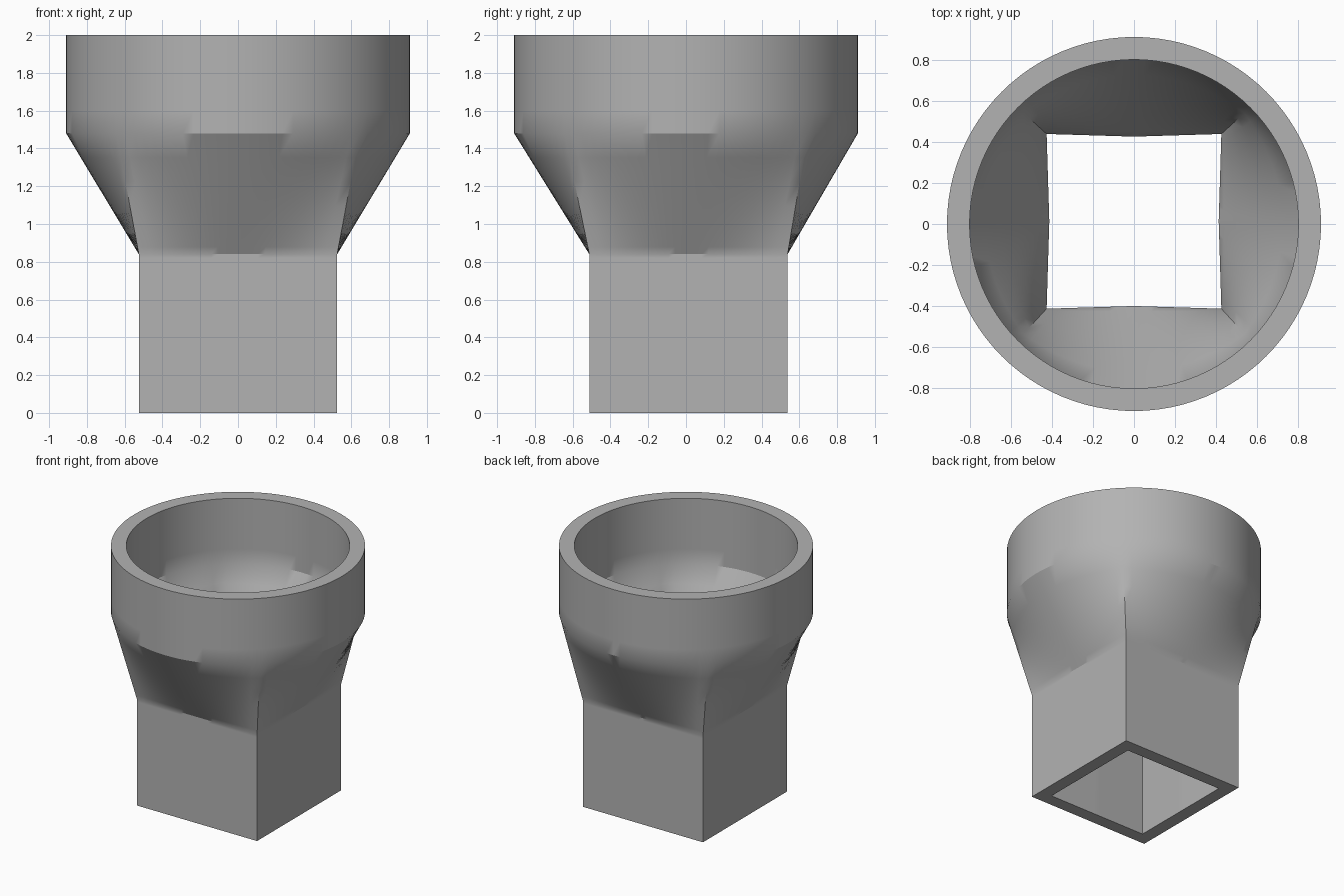
import bpy
import bmesh
from math import cos, sin, pi, radians

cube = bpy.data.objects.get("Cube")
if cube:
    bpy.data.objects.remove(cube)

SIDES = 96
SQUARE_Y = 0.013          # slight offset of the square socket
NECK, SHOULDER, TOP = 0.84, 1.48, 2.0

grey = bpy.data.materials.new("plain grey")
grey.use_nodes = True
colour = (0.45, 0.45, 0.45, 1)
grey.diffuse_color = colour
grey.node_tree.nodes["Principled BSDF"].inputs["Base Color"].default_value = colour


def section(half, radius, blend, z, bulge=0.0):
    """Ring that blends from a square (0) to a circle (1)."""
    ring = []
    for i in range(SIDES):
        a = 2 * pi * i / SIDES
        c, s = cos(a), sin(a)
        reach = max(abs(c), abs(s))
        mid = 1 - min(abs(c), abs(s)) / reach
        size = (half - bulge * mid) / reach
        x = c * (size * (1 - blend) + radius * blend)
        y = s * (size * (1 - blend) + radius * blend) + SQUARE_Y * (1 - blend)
        ring.append((x, y, z))
    return ring


def wall(half, radius, bulge=0.0):
    """Square tube, ruled transition and round cup, from bottom to top."""
    rings = [section(half, radius, 0, 0), section(half, radius, 0, NECK - 0.02, bulge)]
    for blend in (0, 0.06, 0.2, 0.4, 0.6, 0.8, 1):
        z = NECK + (SHOULDER - NECK) * blend
        rings.append(section(half, radius, blend, z, bulge))
    rings += [section(half, radius, 1, z) for z in (1.6, TOP)]
    return rings


# Outer wall up, across the rim, inner wall down, and across the base
bm = bmesh.new()
outline = wall(0.525, 0.91) + wall(0.425, 0.80, 0.013)[::-1]
loops = [[bm.verts.new(p) for p in ring] for ring in outline]
for k, low in enumerate(loops):
    high = loops[(k + 1) % len(loops)]
    for i in range(SIDES):
        j = (i + 1) % SIDES
        bm.faces.new((low[i], low[j], high[j], high[i]))
bmesh.ops.recalc_face_normals(bm, faces=bm.faces)

mesh = bpy.data.meshes.new("square_to_round_adapter")
bm.to_mesh(mesh)
bm.free()
mesh.materials.append(grey)
adapter = bpy.data.objects.new("square_to_round_adapter", mesh)
bpy.context.collection.objects.link(adapter)

# Smooth shading with sharp rims and corners
bpy.ops.object.select_all(action="DESELECT")
adapter.select_set(True)
bpy.context.view_layer.objects.active = adapter
bpy.ops.object.shade_smooth_by_angle(angle=radians(30))
